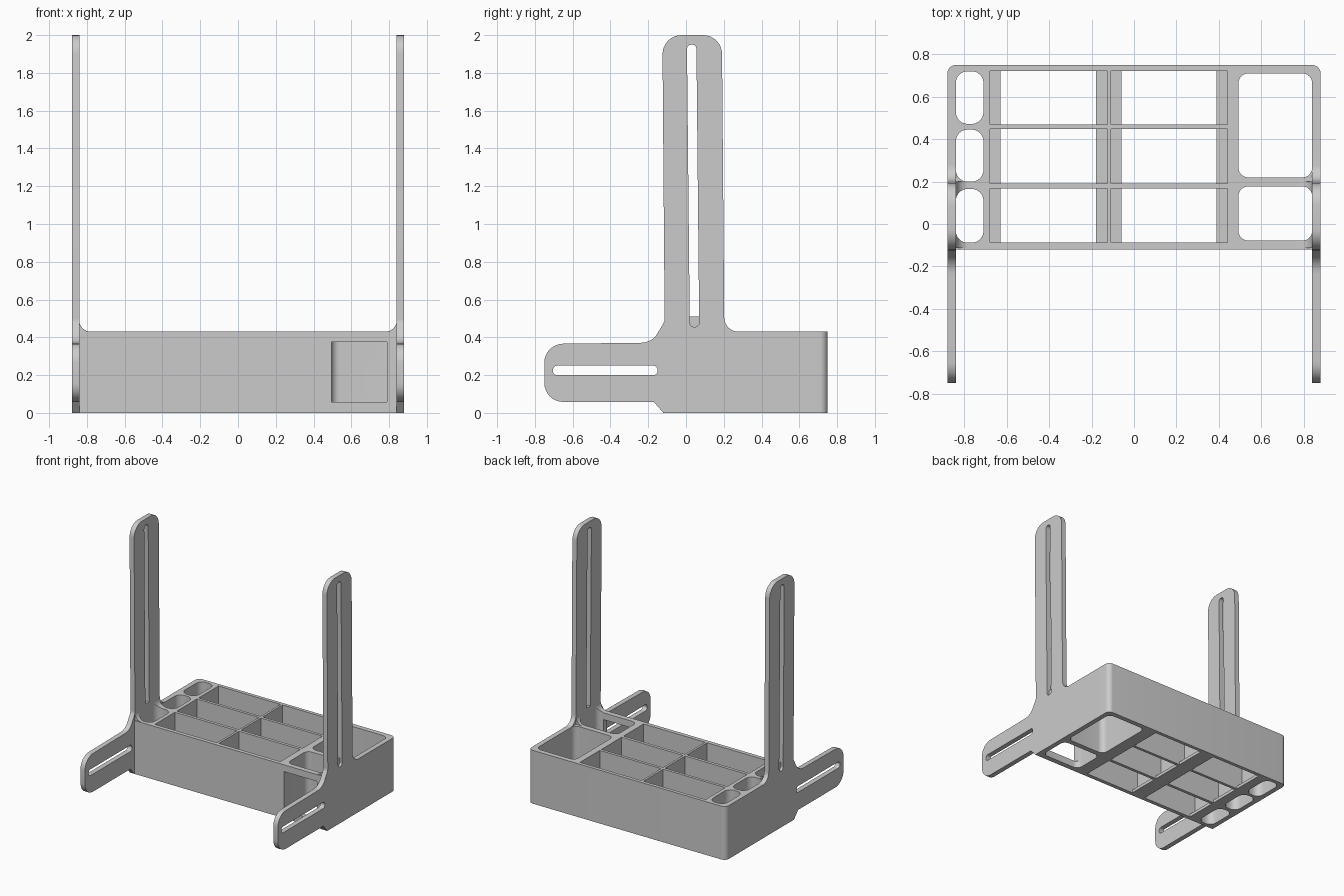
import bpy, bmesh, math
from mathutils import Vector

if "Cube" in bpy.data.objects:
    bpy.data.objects.remove(bpy.data.objects["Cube"])


def rounded(pts, n=8):
    """Outline from (u, v, radius) points, with arcs at the corners."""
    out = []
    for i, (u, v, r) in enumerate(pts):
        p = Vector((u, v))
        if r == 0:
            out.append(p)
            continue
        a = (Vector(pts[i - 1][:2]) - p).normalized()
        b = (Vector(pts[(i + 1) % len(pts)][:2]) - p).normalized()
        half = a.angle(b) / 2
        c = p + (a + b).normalized() * (r / math.sin(half))
        d = r / math.tan(half)
        s, e = p + a * d - c, p + b * d - c
        turn = s.angle(e)
        sign = 1 if s.x * e.y - s.y * e.x > 0 else -1
        for k in range(n + 1):
            t = sign * turn * k / n
            out.append(c + Vector((s.x * math.cos(t) - s.y * math.sin(t),
                                   s.x * math.sin(t) + s.y * math.cos(t))))
    return out


def rect(u0, u1, v0, v1, r=0):
    return [(u0, v0, r), (u1, v0, r), (u1, v1, r), (u0, v1, r)]


MAPS = {'x': lambda u, v, w: (w, u, v),
        'y': lambda u, v, w: (u, w, v),
        'z': lambda u, v, w: (u, v, w)}


def prisms(name, axis, lo, hi, *profiles):
    """Extrude one or more separate outlines along an axis."""
    bm = bmesh.new()
    for prof in profiles:
        pts = rounded(prof)
        a = [bm.verts.new(MAPS[axis](p.x, p.y, lo)) for p in pts]
        b = [bm.verts.new(MAPS[axis](p.x, p.y, hi)) for p in pts]
        bm.faces.new(a)
        bm.faces.new(b[::-1])
        for i in range(len(a)):
            j = (i + 1) % len(a)
            bm.faces.new((a[j], a[i], b[i], b[j]))
    bmesh.ops.recalc_face_normals(bm, faces=bm.faces)
    me = bpy.data.meshes.new(name)
    bm.to_mesh(me)
    bm.free()
    ob = bpy.data.objects.new(name, me)
    bpy.context.collection.objects.link(ob)
    return ob


def combine(ob, tool, op):
    """Apply a boolean and discard the tool object."""
    m = ob.modifiers.new(op, 'BOOLEAN')
    m.operation, m.solver, m.object = op, 'EXACT', tool
    bpy.context.view_layer.objects.active = ob
    bpy.ops.object.modifier_apply(modifier=m.name)
    bpy.data.objects.remove(tool)


H = 0.43
# tray block with rounded back corners
tray = prisms("tool_tray", 'z', 0, H,
              [(-0.88, -0.12, 0), (0.88, -0.12, 0), (0.88, 0.75, 0.04), (-0.88, 0.75, 0.04)])

# side plates: upright arm, forward arm and tray flank, both slotted
plate_profile = [(-0.12, 0, 0), (0.6, 0, 0), (0.6, H, 0), (0.203, H, 0.075),
                 (0.19, 2.0, 0.1), (-0.125, 2.0, 0.1), (-0.113, 0.485, 0.05),
                 (-0.18, 0.372, 0.1), (-0.75, 0.365, 0.1), (-0.75, 0.058, 0.1),
                 (-0.17, 0.058, 0)]
upright_slot = [(0.02, 0.455, 0.024), (0.07, 0.455, 0.024), (0.055, 1.95, 0.024), (0.005, 1.95, 0.024)]
forward_slot = rect(-0.705, -0.15, 0.2, 0.25, 0.024)
for s in (-1, 1):
    lo, hi = sorted((s * 0.84, s * 0.88))
    plate = prisms("plate", 'x', lo, hi, plate_profile)
    combine(plate, prisms("slots", 'x', lo - 0.1, hi + 0.1, upright_slot, forward_slot), 'DIFFERENCE')
    combine(tray, plate, 'UNION')
    # curved gusset between the tray top and the upright
    gusset = prisms("gusset", 'y', -0.113, 0.2,
                    [(s * 0.86, 0.40, 0), (s * 0.76, 0.40, 0), (s * 0.76, H, 0),
                     (s * 0.84, H, 0.06), (s * 0.84, 0.51, 0), (s * 0.86, 0.51, 0)])
    combine(tray, gusset, 'UNION')

# rounded through pockets at both ends
rows = [(-0.088, 0.167), (0.192, 0.447), (0.47, 0.722)]
pockets = [rect(-0.84, -0.71, a, b, 0.055) for a, b in ((-0.088, 0.165), (0.2, 0.445), (0.472, 0.72))]
pockets += [rect(0.493, 0.84, -0.078, 0.177, 0.045), rect(0.493, 0.84, 0.22, 0.71, 0.045)]
combine(tray, prisms("pockets", 'z', -0.1, 0.6, *pockets), 'DIFFERENCE')

# square compartments, leaving narrow floor ledges
cells = [rect(x0, x1, a, b) for a, b in rows for x0, x1 in ((-0.68, -0.126), (-0.108, 0.44))]
combine(tray, prisms("cells", 'z', 0.025, 0.6, *cells), 'DIFFERENCE')
floors = [rect(x0, x1, a, b) for a, b in rows for x0, x1 in ((-0.63, -0.18), (-0.058, 0.39))]
combine(tray, prisms("floor_openings", 'z', -0.1, 0.1, *floors), 'DIFFERENCE')

# front window into the right pocket
combine(tray, prisms("window", 'y', -0.2, 0.0, rect(0.495, 0.79, 0.058, 0.375)), 'DIFFERENCE')

bpy.context.view_layer.objects.active = tray
tray.select_set(True)
bpy.ops.object.shade_smooth_by_angle(angle=math.radians(30))
